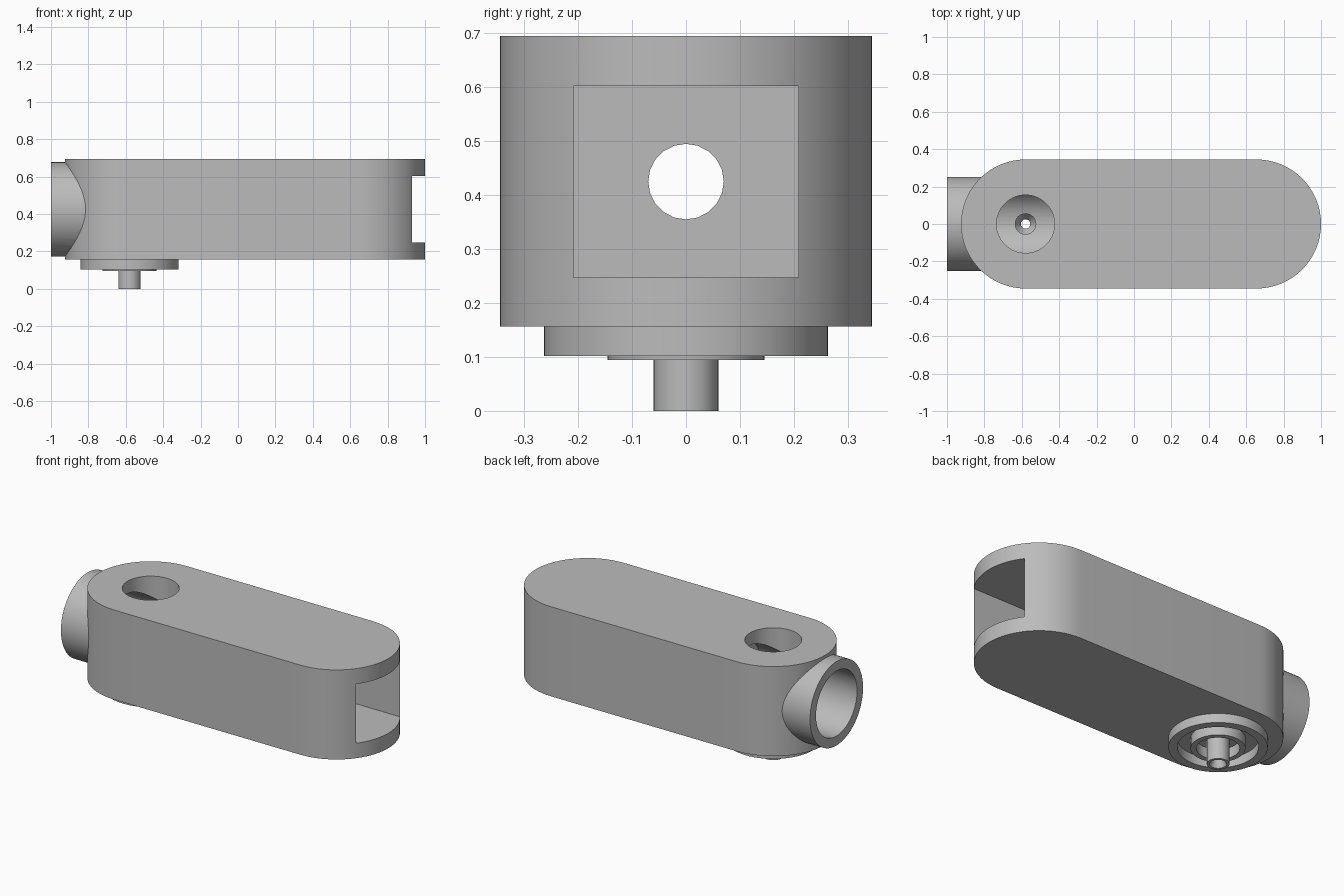
import bpy, bmesh, math
from mathutils import Matrix, Vector

cube = bpy.data.objects.get("Cube")
if cube:
    bpy.data.objects.remove(cube, do_unlink=True)

grey = bpy.data.materials.new("satin_grey")
grey.use_nodes = True
grey.diffuse_color = (0.5, 0.5, 0.5, 1)
grey.node_tree.nodes["Principled BSDF"].inputs["Base Color"].default_value = (0.5, 0.5, 0.5, 1)

VALVE_X = -0.58      # axis of the vertical fittings
PORT_Z = 0.425       # axis of the horizontal port
BOTTOM, TOP = 0.157, 0.695


def finish(bm, name):
    bmesh.ops.recalc_face_normals(bm, faces=bm.faces)
    mesh = bpy.data.meshes.new(name)
    bm.to_mesh(mesh)
    bm.free()
    mesh.materials.append(grey)
    obj = bpy.data.objects.new(name, mesh)
    bpy.context.collection.objects.link(obj)
    return obj


def activate(obj):
    bpy.ops.object.select_all(action='DESELECT')
    obj.select_set(True)
    bpy.context.view_layer.objects.active = obj


def smooth(obj):
    activate(obj)
    bpy.ops.object.shade_smooth_by_angle(angle=math.radians(30))


def cylinder(name, radius, start, end, sides=64):
    start, end = Vector(start), Vector(end)
    axis = end - start
    turn = axis.to_track_quat('Z', 'Y').to_matrix().to_4x4()
    bm = bmesh.new()
    bmesh.ops.create_cone(bm, cap_ends=True, segments=sides, radius1=radius,
                          radius2=radius, depth=axis.length,
                          matrix=Matrix.Translation((start + end) / 2) @ turn)
    return finish(bm, name)


def box(name, low, high):
    low, high = Vector(low), Vector(high)
    bm = bmesh.new()
    bmesh.ops.create_cube(bm, size=1, matrix=Matrix.Translation((low + high) / 2)
                          @ Matrix.Diagonal((*(high - low), 1)))
    return finish(bm, name)


def capsule_block(name, left, right, radius, low, high, steps=32):
    bm = bmesh.new()
    ring = []
    for centre, first in ((right, -math.pi / 2), (left, math.pi / 2)):
        for i in range(steps + 1):
            a = first + math.pi * i / steps
            ring.append(bm.verts.new((centre + radius * math.cos(a), radius * math.sin(a), low)))
    face = bm.faces.new(ring)
    out = bmesh.ops.extrude_face_region(bm, geom=[face])
    moved = [v for v in out["geom"] if isinstance(v, bmesh.types.BMVert)]
    bmesh.ops.translate(bm, verts=moved, vec=(0, 0, high - low))
    return finish(bm, name)


def lathe(name, profile, sides=64):
    # Closed (radius, height) profile spun round the valve axis
    bm = bmesh.new()
    rings = []
    for i in range(sides):
        a = 2 * math.pi * i / sides
        rings.append([bm.verts.new((VALVE_X + r * math.cos(a), r * math.sin(a), z))
                      for r, z in profile])
    n = len(profile)
    for i in range(sides):
        here, there = rings[i], rings[(i + 1) % sides]
        for j in range(n):
            k = (j + 1) % n
            bm.faces.new((here[j], there[j], there[k], here[k]))
    obj = finish(bm, name)
    smooth(obj)
    return obj


def combine(target, tool, operation):
    activate(target)
    mod = target.modifiers.new("join_or_cut", 'BOOLEAN')
    mod.operation = operation
    mod.solver = 'EXACT'
    mod.object = tool
    bpy.ops.object.modifier_apply(modifier=mod.name)
    bpy.data.objects.remove(tool, do_unlink=True)


# Rounded body with the side port joined on
body = capsule_block("valve_body", VALVE_X, 0.655, 0.345, BOTTOM, TOP)
combine(body, cylinder("port", 0.252, (-1, 0, PORT_Z), (-0.5, 0, PORT_Z)), 'UNION')

# Port bore, top opening, square chamber and the passages between them
cutters = [
    cylinder("port_bore", 0.195, (-1.1, 0, PORT_Z), (-0.36, 0, PORT_Z)),
    cylinder("top_opening", 0.155, (VALVE_X, 0, PORT_Z), (VALVE_X, 0, 0.8)),
    box("chamber", (-0.2, -0.208, 0.247), (1.1, 0.208, 0.602)),
    cylinder("cross_passage", 0.07, (-0.5, 0, PORT_Z), (0, 0, PORT_Z), 20),
    cylinder("stem_passage", 0.055, (VALVE_X, 0, 0.1), (VALVE_X, 0, PORT_Z), 32),
]
for cutter in cutters:
    combine(body, cutter, 'DIFFERENCE')
smooth(body)

# Concentric collars under the body
for name, outer, inner, low in (("outer_collar", 0.263, 0.215, 0.102),
                                ("inner_collar", 0.145, 0.115, 0.095)):
    lathe(name, [(outer, BOTTOM + 0.01), (outer, low), (inner, low), (inner, BOTTOM + 0.01)])

# Hollow stem with a narrowed throat
lathe("hollow_stem", [(0.06, 0.165), (0.06, 0), (0.045, 0), (0.025, 0.06),
                      (0.025, 0.12), (0.055, 0.165)], 32)
